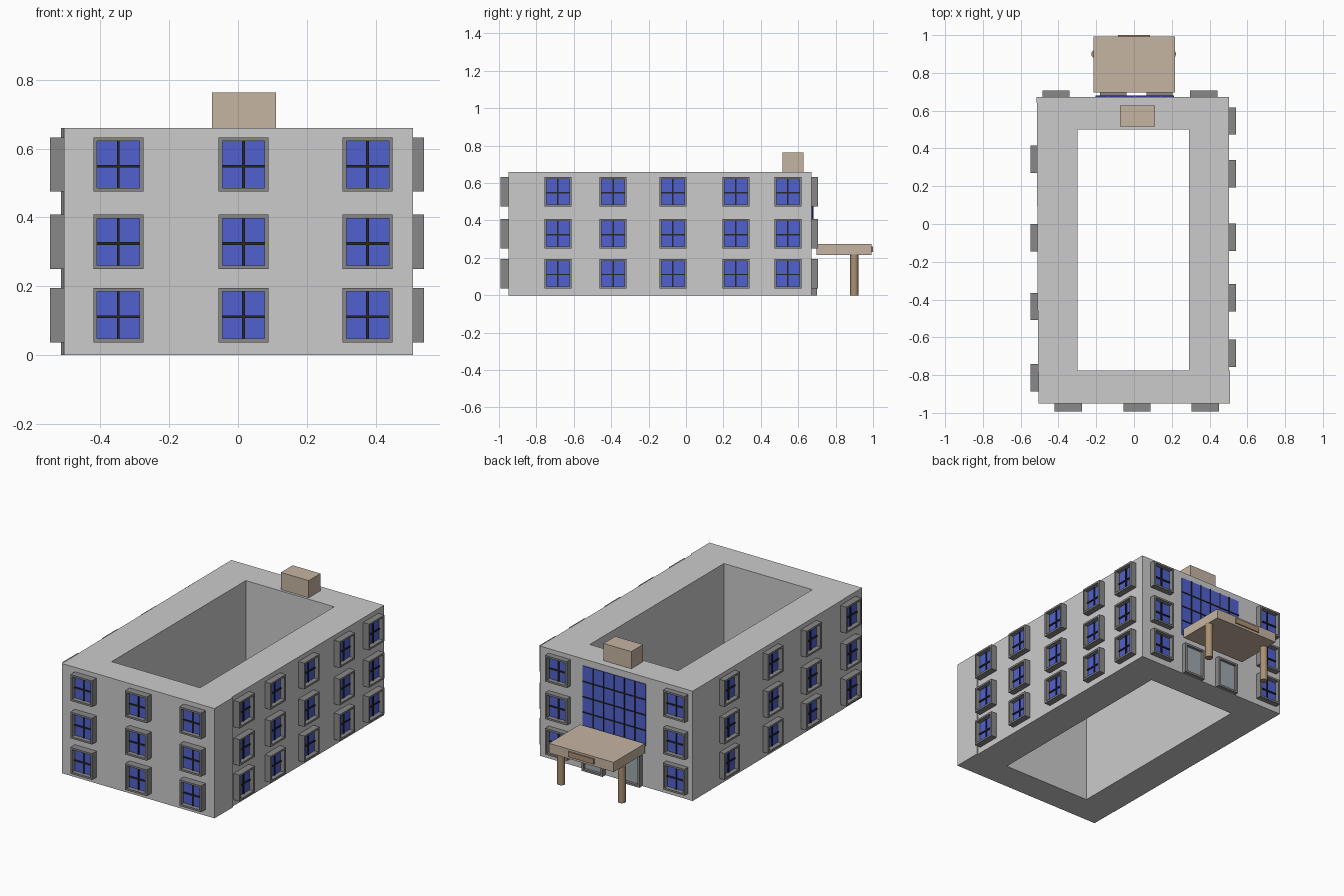
import bpy, bmesh, math
from mathutils import Matrix, Vector

if "Cube" in bpy.data.objects:
    bpy.data.objects.remove(bpy.data.objects["Cube"])


def material(name, rgb):
    m = bpy.data.materials.new(name)
    m.diffuse_color = (*rgb, 1)
    m.use_nodes = True
    m.node_tree.nodes["Principled BSDF"].inputs["Base Color"].default_value = m.diffuse_color
    return m


FRAME = material("frame_grey", (0.25, 0.25, 0.25))
GLASS = material("blue_glass", (0.08, 0.12, 0.62))
DARK = material("dark_bars", (0.02, 0.02, 0.025))
TAN = material("tan", (0.56, 0.46, 0.36))
BROWN = material("brown", (0.40, 0.28, 0.17))
PANE = material("door_pane", (0.35, 0.40, 0.42))


def add_box(bm, lo, hi, mat=0):
    lo, hi = Vector(lo), Vector(hi)
    mtx = Matrix.Translation((lo + hi) / 2) @ Matrix.Diagonal((*(hi - lo), 1))
    verts = bmesh.ops.create_cube(bm, size=1, matrix=mtx)["verts"]
    for f in {f for v in verts for f in v.link_faces}:
        f.material_index = mat


def finish(bm, name, *mats):
    bmesh.ops.recalc_face_normals(bm, faces=bm.faces)
    me = bpy.data.meshes.new(name)
    bm.to_mesh(me)
    bm.free()
    for m in mats:
        me.materials.append(m)
    return me


def place(me, name, loc=(0, 0, 0), turn=0):
    ob = bpy.data.objects.new(name, me)
    ob.location = loc
    ob.rotation_euler.z = math.radians(turn)
    bpy.context.collection.objects.link(ob)
    return ob


def box(name, lo, hi, *mats):
    bm = bmesh.new()
    add_box(bm, lo, hi)
    return place(finish(bm, name, *mats), name)


def opening(name, w, h, depth, border, glass_y, bar, cross_z, pane):
    """Framed pane facing -y, centred on x, standing on z = 0, back at y = 0."""
    bm = bmesh.new()
    b = border
    loops = []
    for y, i in ((0, 0), (-depth, 0), (-depth, b), (0, b)):
        pts = ((-w/2+i, i), (w/2-i, i), (w/2-i, h-i), (-w/2+i, h-i))
        loops.append([bm.verts.new((x, y, z)) for x, z in pts])
    for k in range(4):
        p, q = loops[k], loops[(k + 1) % 4]
        for j in range(4):
            n = (j + 1) % 4
            bm.faces.new((p[j], p[n], q[n], q[j]))
    x = w/2 - b
    add_box(bm, (-x, glass_y, b), (x, -0.001, h-b), 1)
    if bar:
        t = bar / 2
        y0, y1 = glass_y - 0.006, glass_y + 0.002
        add_box(bm, (-t, y0, b), (t, y1, h-b), 2)
        add_box(bm, (-x, y0, cross_z-t), (x, y1, cross_z+t), 2)
    return finish(bm, name, FRAME, pane, DARK)


# U-shaped wings around the courtyard, extruded from a plan outline
H = 0.66
plan = [(-0.508, -0.78), (-0.515, 0.672), (0.502, 0.672), (0.502, -0.78),
        (0.29, -0.78), (0.29, 0.5), (-0.298, 0.5), (-0.298, -0.78)]
bm = bmesh.new()
base = bm.faces.new([bm.verts.new((x, y, 0)) for x, y in plan])
ext = bmesh.ops.extrude_face_region(bm, geom=[base], use_keep_orig=True)
bmesh.ops.translate(bm, vec=(0, 0, H),
                    verts=[g for g in ext["geom"] if isinstance(g, bmesh.types.BMVert)])
place(finish(bm, "wings"), "wings")

# Front wing and roof hut
box("front_wing", (-0.506, -0.95, 0), (0.509, -0.775, H))
box("roof_hut", (-0.075, 0.515, H), (0.11, 0.627, 0.763), TAN)

# Windows: three storeys on every side
window = opening("window", 0.145, 0.158, 0.043, 0.011, -0.016, 0.008, 0.074, GLASS)
sides = {
    "front": (0, [(x, -0.95) for x in (-0.348, 0.016, 0.377)]),
    "right": (90, [(0.498, y) for y in (-0.685, -0.39, -0.07, 0.267, 0.545)]),
    "left": (-90, [(-0.504, y) for y in (-0.815, -0.437, 0.0 - 0.072, 0.342)]),
    "back": (180, [(x, 0.664) for x in (-0.413, 0.37)]),
}
for side, (turn, spots) in sides.items():
    for x, y in spots:
        for z in (0.037, 0.25, 0.475):
            place(window, side + "_window", (x, y, z), turn)

# Entrance doors
door = opening("door", 0.14, 0.19, 0.028, 0.012, -0.012, 0, 0, PANE)
for x in (-0.11, 0.135):
    place(door, "entrance_door", (x, 0.672, 0), 180)

# Large glazed wall with bars above the entrance
gx0, gx1, gz0, gz1 = -0.205, 0.213, 0.25, 0.62
box("glazed_wall", (gx0, 0.66, gz0), (gx1, 0.677, gz1), GLASS)
bm = bmesh.new()
for i in range(1, 6):
    x = gx0 + (gx1 - gx0) * i / 6
    add_box(bm, (x-0.003, 0.67, gz0), (x+0.003, 0.681, gz1))
for i in range(1, 4):
    z = gz0 + (gz1 - gz0) * i / 4
    add_box(bm, (gx0, 0.67, z-0.003), (gx1, 0.681, z+0.003))
place(finish(bm, "glazing_bars", DARK), "glazing_bars")

# Canopy with blank sign plate and round posts
box("canopy", (-0.214, 0.697, 0.216), (0.217, 0.993, 0.274), TAN)
box("sign_plate", (-0.086, 0.985, 0.23), (0.084, 1.0, 0.262), BROWN)
for x in (-0.204, 0.2):
    bpy.ops.mesh.primitive_cylinder_add(vertices=32, radius=0.022, depth=0.218,
                                        location=(x, 0.9, 0.109))
    post = bpy.context.object
    post.name = "canopy_post"
    post.data.materials.append(BROWN)
    bpy.ops.object.shade_smooth_by_angle()
